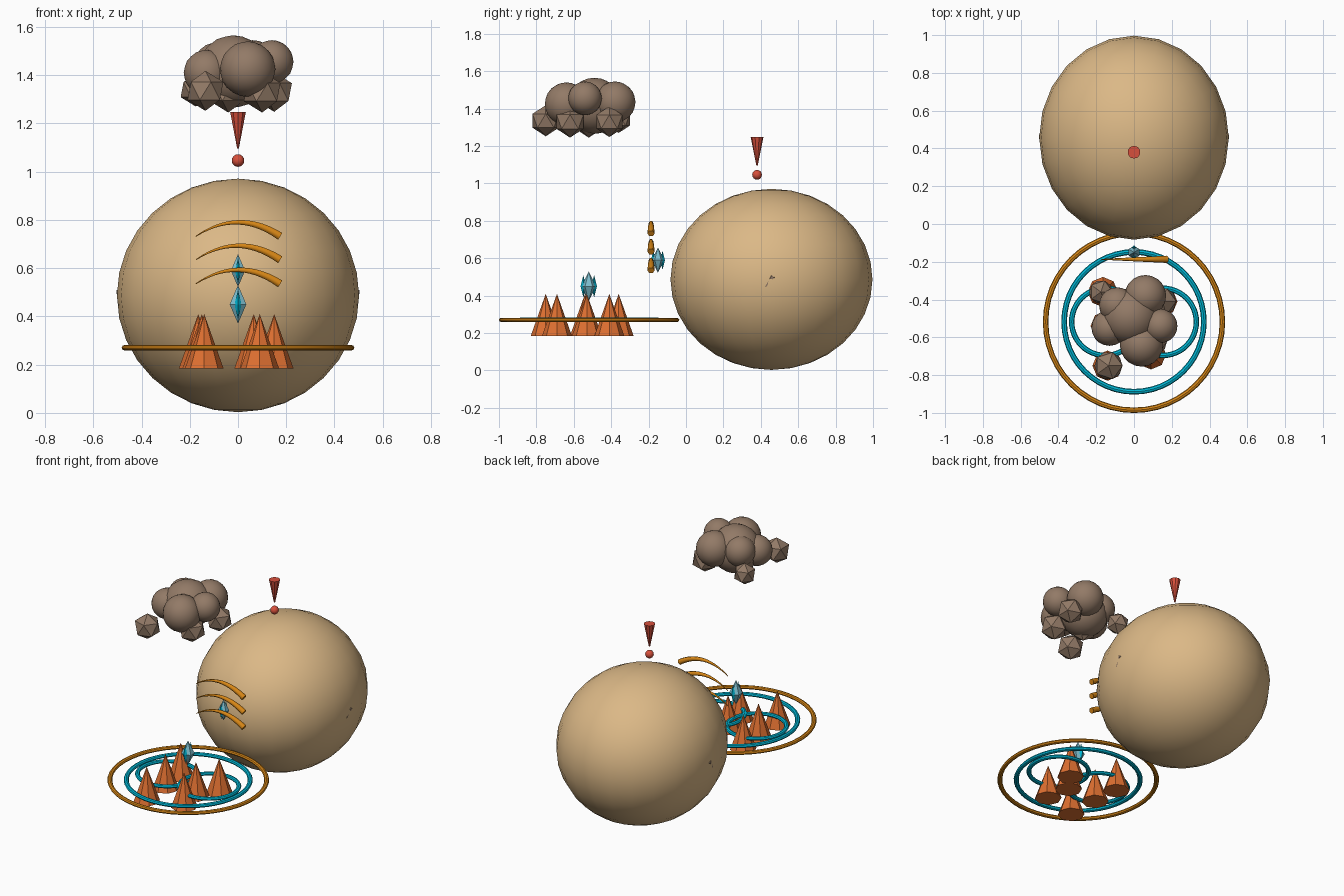
import bpy
import math
from mathutils import Vector

cube = bpy.data.objects.get("Cube")
if cube:
    bpy.data.objects.remove(cube, do_unlink=True)


def material(name, rgb):
    mat = bpy.data.materials.new(name)
    mat.use_nodes = True
    mat.diffuse_color = (*rgb, 1)
    mat.node_tree.nodes["Principled BSDF"].inputs["Base Color"].default_value = (*rgb, 1)
    return mat


TAN = material("tan", (0.71, 0.48, 0.24))
AMBER = material("amber", (0.68, 0.24, 0.008))
CYAN = material("cyan", (0.0, 0.47, 0.66))
ICE = material("pale ice", (0.2, 0.5, 0.6))
ORANGE = material("burnt orange", (0.73, 0.16, 0.03))
DUST = material("dust brown", (0.29, 0.195, 0.135))
RED = material("warning red", (0.68, 0.08, 0.045))


def finish(name, mat, scale=(1, 1, 1), smooth=False):
    obj = bpy.context.object
    obj.name = name
    obj.scale = scale
    obj.data.materials.append(mat)
    if smooth:
        bpy.ops.object.shade_smooth_by_angle(angle=math.radians(40))
    return obj


def cone(name, mat, loc, r_low, r_top, height, sides, rot=(0, 0, 0)):
    bpy.ops.mesh.primitive_cone_add(vertices=sides, radius1=r_low, radius2=r_top,
                                    depth=height, location=loc, rotation=rot)
    return finish(name, mat)


def ring(name, mat, x, major, minor):
    bpy.ops.mesh.primitive_torus_add(location=(x, -0.518, 0.27), major_radius=major,
                                     minor_radius=minor, major_segments=48, minor_segments=8)
    return finish(name, mat, (1, 1, 0.8), True)


def puff(name, loc, radius, detail):
    bpy.ops.mesh.primitive_ico_sphere_add(subdivisions=detail, radius=radius, location=loc)
    return finish(name, DUST, smooth=detail > 1)


def diamond(name, mat, loc, radius, half_height, sides):
    # Two cones base to base
    for part, sign in (("top", 1), ("bottom", -1)):
        spot = Vector(loc) + Vector((0, 0, sign * half_height / 2))
        cone(f"{name}_{part}", mat, spot, radius if sign > 0 else 0,
             0 if sign > 0 else radius, half_height, sides)


# Large boulder with a small spike tip on each side
bpy.ops.mesh.primitive_uv_sphere_add(segments=24, ring_count=16, radius=1,
                                     location=(0, 0.457, 0.487))
finish("boulder", TAN, (0.502, 0.54, 0.484), True)
for side, tag in ((1, "left"), (-1, "right")):
    cone(f"side_spike_{tag}", DUST, (side * 0.49, 0.445, 0.475),
         0.005, 0.016, 0.07, 6, (math.radians(-35), 0, 0))

# Ground rings
ring("outer_ring", AMBER, 0, 0.468, 0.0145)
ring("middle_ring", CYAN, 0, 0.37, 0.015)
for side, tag in ((1, "left"), (-1, "right")):
    ring(f"inner_ring_{tag}", CYAN, side * 0.152, 0.178, 0.0145)

# Spikes standing in the rings
for i, (x, y) in enumerate([(-0.14, -0.75), (0.09, -0.69), (-0.15, -0.54),
                            (0.065, -0.53), (0.15, -0.41), (-0.165, -0.36)]):
    cone(f"ground_spike_{i + 1}", ORANGE, (x, y, 0.297), 0.08, 0, 0.225, 8)

# Crystals, each with slim shards in front and behind
for name, y, z, size in (("low_crystal", -0.52, 0.45, 1.0), ("high_crystal", -0.15, 0.59, 0.85)):
    diamond(name, ICE, (0, y, z), 0.04 * size, 0.08 * size, 6)
    for side, tag in ((1, "rear"), (-1, "front")):
        diamond(f"{name}_{tag}_shard", CYAN, (0, y + side * 0.029 * size, z),
                0.015 * size, 0.06 * size, 4)

# Three tapered wind arcs
for i, top in enumerate((0.79, 0.693, 0.593)):
    curve = bpy.data.curves.new("wind_arc", "CURVE")
    curve.dimensions = "3D"
    curve.bevel_depth = 0.02
    curve.bevel_resolution = 1
    curve.use_fill_caps = True
    spline = curve.splines.new("POLY")
    steps = 14
    spline.points.add(steps)
    for k, point in enumerate(spline.points):
        t = k / steps
        x = -0.175 + 0.35 * t
        point.co = (x, -0.187, top - 1.9 * x * x, 1)
        point.radius = 0.1 + 0.85 * t
    arc = bpy.data.objects.new(f"wind_arc_{i + 1}", curve)
    bpy.context.collection.objects.link(arc)
    curve.materials.append(AMBER)

# Warning mark above the boulder
cone("mark_stroke", RED, (0, 0.38, 1.172), 0.004, 0.034, 0.15, 10)
bpy.ops.mesh.primitive_uv_sphere_add(segments=12, ring_count=8, radius=0.026,
                                     location=(0, 0.38, 1.046))
finish("mark_dot", RED, smooth=True)

# Dust cloud: round puffs above, rough stones below
round_puffs = [(-0.02, -0.49, 1.415, 0.15), (0.06, -0.38, 1.435, 0.11),
               (0.14, -0.54, 1.455, 0.09), (0.04, -0.64, 1.425, 0.115),
               (-0.13, -0.55, 1.41, 0.095), (-0.09, -0.43, 1.44, 0.095)]
for i, (x, y, z, r) in enumerate(round_puffs):
    puff(f"cloud_puff_{i + 1}", (x, y, z), r, 3)
stones = [(-0.135, -0.75, 1.335, 0.083), (0.1, -0.62, 1.33, 0.085),
          (0.15, -0.41, 1.33, 0.082), (-0.175, -0.36, 1.34, 0.07),
          (-0.04, -0.52, 1.335, 0.09)]
for i, (x, y, z, r) in enumerate(stones):
    puff(f"cloud_stone_{i + 1}", (x, y, z), r, 1)
